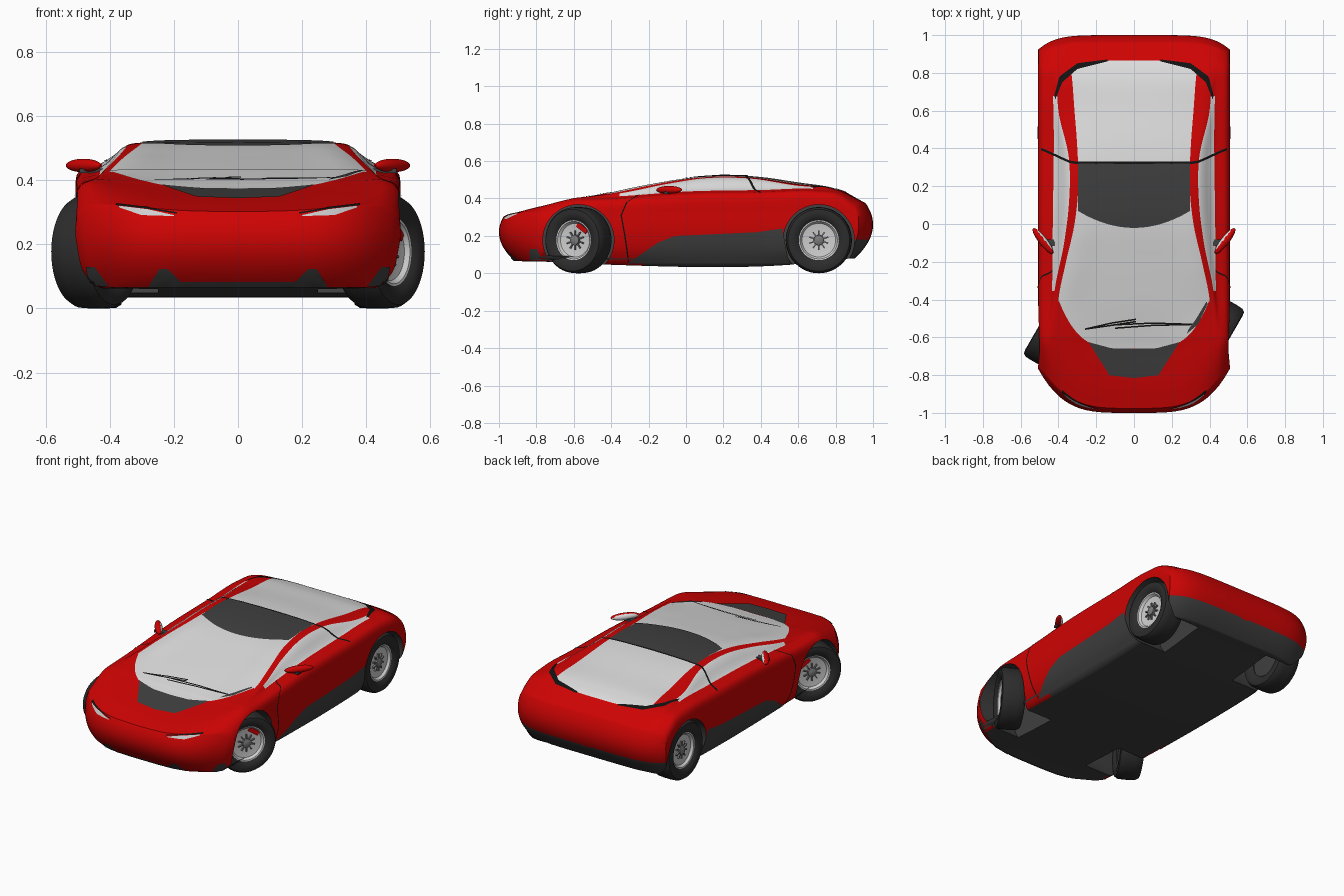
import bpy, bmesh, math
from mathutils import Vector, Matrix
from mathutils.bvhtree import BVHTree

if "Cube" in bpy.data.objects:
    bpy.data.objects.remove(bpy.data.objects["Cube"])


def material(name, *rgb):
    m = bpy.data.materials.new(name)
    m.use_nodes = True
    m.diffuse_color = (*rgb, 1)
    bsdf = m.node_tree.nodes["Principled BSDF"]
    bsdf.inputs["Base Color"].default_value = (*rgb, 1)
    bsdf.inputs["Roughness"].default_value = .5
    return m


RED = material("red_paint", .62, .001, .001)
DARK = material("dark_trim", .05, .05, .05)
GLASS = material("pale_glass", .72, .72, .72)
BLACK = material("black_seam", .006, .006, .006)
RUBBER = material("tyre_rubber", .025, .025, .025)
SILVER = material("rim_silver", .62, .62, .62)
GREY = material("hub_grey", .2, .2, .2)
PAINTS = [RED, DARK, GLASS]


def smooth(ob, angle=40):
    bpy.ops.object.select_all(action="DESELECT")
    bpy.context.view_layer.objects.active = ob
    ob.select_set(True)
    bpy.ops.object.shade_smooth_by_angle(angle=math.radians(angle))


def finish(name, bm, mats):
    mesh = bpy.data.meshes.new(name)
    bm.to_mesh(mesh)
    bm.free()
    ob = bpy.data.objects.new(name, mesh)
    bpy.context.collection.objects.link(ob)
    for m in mats:
        mesh.materials.append(m)
    smooth(ob)
    return ob


def spline(t, keys):
    """Smooth curve through (t, value) keys."""
    n = len(keys) - 1
    slope = [(keys[i + 1][1] - keys[i][1]) / (keys[i + 1][0] - keys[i][0]) for i in range(n)]
    i = max([0] + [k for k in range(n) if keys[k][0] <= t])

    def tangent(k):
        if k == 0 or k == n:
            return slope[min(k, n - 1)]
        p, q = keys[k][0] - keys[k - 1][0], keys[k + 1][0] - keys[k][0]
        return (p * slope[k] + q * slope[k - 1]) / (p + q)
    h = keys[i + 1][0] - keys[i][0]
    s = (t - keys[i][0]) / h
    return ((1 + 2 * s) * (1 - s) ** 2 * keys[i][1] + s * (1 - s) ** 2 * h * tangent(i)
            + s * s * (3 - 2 * s) * keys[i + 1][1] + s * s * (s - 1) * h * tangent(i + 1))


# Lengthwise lines of the body shell
FLOOR_Z = [(-1, .065), (-.8, .062), (-.5, .05), (.6, .05), (.85, .075), (1, .08)]
BELT_X = [(-1, .46), (-.6, .455), (-.35, .435), (0, .43), (.7, .43), (1, .45)]
BELT_Z = [(-1, .322), (-.9, .355), (-.75, .386), (-.6, .4), (-.35, .412), (0, .437),
          (.4, .445), (.7, .45), (.9, .42), (1, .37)]
RAIL_X = [(-1, .42), (-.6, .44), (-.35, .42), (-.1, .37), (.1, .345), (.35, .345),
          (.6, .4), (.75, .41), (1, .42)]
RAIL_Z = [(-1, .323), (-.9, .355), (-.75, .386), (-.6, .402), (-.35, .428), (-.1, .478),
          (.1, .508), (.35, .506), (.6, .468), (.75, .456), (.9, .424), (1, .372)]
PANE_X = [(-1, .33), (-.7, .39), (-.4, .4), (-.2, .36), (0, .315), (.2, .295),
          (.4, .3), (.6, .315), (.8, .33), (1, .35)]
PANE_Z = [(-1, .318), (-.9, .348), (-.75, .38), (-.6, .4), (-.4, .427), (-.2, .468),
          (0, .503), (.2, .518), (.35, .512), (.6, .477), (.8, .452), (.9, .426), (1, .374)]
CROWN_Z = [(-1, .302), (-.9, .33), (-.8, .35), (-.65, .376), (-.4, .432), (-.2, .472),
           (0, .508), (.2, .525), (.4, .515), (.6, .486), (.8, .456), (.9, .43), (1, .376)]
SUB, MID = 4, .18


def half_section(u):
    """Right-hand outline from floor centre to roof centre."""
    floor, belt, crown = spline(u, FLOOR_Z), spline(u, BELT_Z), spline(u, CROWN_Z)
    px, pz = spline(u, PANE_X), spline(u, PANE_Z)
    pts = [(0, floor), (.39, floor), (.425, floor), (.48, .11), (.5, MID),
           (.507, MID + .6 * (belt - .03 - MID)), (.492, belt - .018),
           (spline(u, BELT_X), belt), (spline(u, RAIL_X), spline(u, RAIL_Z)),
           (px, pz), (px * .55, crown * .75 + pz * .25), (0, crown)]
    d = [0]
    for a, b in zip(pts, pts[1:]):
        d.append(d[-1] + math.dist(a, b))
    xs, zs = [list(zip(d, v)) for v in zip(*pts)]
    ts = [d[i] + (d[i + 1] - d[i]) * k / SUB for i in range(len(pts) - 1) for k in range(SUB)]
    return [(spline(t, xs), spline(t, zs)) for t in ts + [d[-1]]]


def bend(u, x, z):
    """Round the nose and tail in plan and in profile."""
    nose, tail = max(0, (-.6 - u) / .4), max(0, (u - .7) / .3) ** 2
    w = abs(x) / .5
    return (u + nose * (.22 * w ** 4 + 3.5 * (z - .22) ** 2)
            - tail * (.07 * w ** 6 + 3 * (z - .26) ** 2))


def paint(strip, c):
    """Colour slot of a body face from its strip and centre."""
    if strip < 2 or (c.y > .8 and c.z < MID) or (strip == 2 and -.22 < c.y < .6):
        return 1
    if (strip == 7 and -.36 < c.y < .68) or (strip >= 9 and -.41 < c.y < .81):
        return 2
    return 0


# Body shell
bm = bmesh.new()
ROWS, RINGS = 180, 18
stations = [(-1, k / RINGS) for k in range(1, RINGS)]
stations += [(-1 + 2 * k / ROWS, 1) for k in range(ROWS + 1)]
stations += [(1, 1 - k / RINGS) for k in range(1, RINGS)]
loops = []
for u, s in stations:
    half = half_section(u)
    ring = half + [(-x, z) for x, z in half[-2:0:-1]]
    ring = [(x * s, MID + (z - MID) * s) for x, z in ring]
    loops.append([bm.verts.new((x, bend(u, x, z), z)) for x, z in ring])
count, top = len(loops[0]), len(half) - 1
for a, b, (u, s) in zip(loops, loops[1:], stations):
    for j in range(count):
        k = (j + 1) % count
        f = bm.faces.new((a[j], a[k], b[k], b[j]))
        strip = (j if j < top else count - 1 - j) // SUB
        # the closed-off nose has no floor
        f.material_index = 0 if s < 1 and u < 0 else paint(strip, f.calc_center_median())
for u, ring in ((-1, loops[0]), (1, loops[-1])):
    tip = bm.verts.new((0, bend(u, 0, MID), MID))
    for j in range(count):
        bm.faces.new((ring[j], ring[(j + 1) % count], tip))
bmesh.ops.recalc_face_normals(bm, faces=bm.faces)
shell = BVHTree.FromBMesh(bm)
body = finish("body_shell", bm, PAINTS)

# Wheel arches
FRONT_Y, REAR_Y, HUB_Z = -.575, .71, .177
for side in (1, -1):
    for y in (FRONT_Y, REAR_Y):
        bm = bmesh.new()
        turn = Matrix.Translation((side * .47, y, HUB_Z)) @ Matrix.Rotation(math.pi / 2, 4, "Y")
        bmesh.ops.create_cone(bm, cap_ends=True, segments=64, radius1=.19, radius2=.19,
                              depth=.44, matrix=turn)
        for f in bm.faces:
            f.material_index = 1
        cutter = finish("arch_cutter", bm, PAINTS)
        cutter.hide_render = True
        mod = body.modifiers.new("arch", "BOOLEAN")
        mod.operation, mod.solver, mod.object = "DIFFERENCE", "EXACT", cutter
        bpy.context.view_layer.objects.active = body
        bpy.ops.object.modifier_apply(modifier=mod.name)
        bpy.data.objects.remove(cutter)
smooth(body)


def along(path, t):
    t *= len(path) - 1
    i = min(int(t), len(path) - 2)
    return Vector(path[i]).lerp(Vector(path[i + 1]), t - i)


def plate(name, mat, a, b, view, side=1, n=32, m=5, lift=.003):
    """Thin plate between two paths, laid onto the body shell."""
    bm = bmesh.new()
    rows = []
    for i in range(n + 1):
        row = []
        for j in range(m + 1):
            p, q = along(a, i / n).lerp(along(b, i / n), j / m)
            start, ray = {"top": ((side * p, q, 2), (0, 0, -1)),
                          "front": ((side * p, -2, q), (0, 1, 0)),
                          "flank": ((side * 2, p, q), (-side, 0, 0))}[view]
            hit, normal, _, _ = shell.ray_cast(Vector(start), Vector(ray))
            row.append(bm.verts.new(hit + normal * lift) if hit else None)
        rows.append(row)
    for r, s in zip(rows, rows[1:]):
        for j in range(m):
            quad = (r[j], r[j + 1], s[j + 1], s[j])
            if all(quad):
                f = bm.faces.new(quad)
                f.normal_update()
                if f.normal.dot(Vector(ray)) > 0:
                    f.normal_flip()
    finish(name, bm, [mat])


def line(name, path, view, side=1, w=.008, off=(0, 1)):
    other = [(p + off[0] * w, q + off[1] * w) for p, q in path]
    plate(name, BLACK, path, other, view, side, m=1)


def arc_panel(name, mat, width, y, grow, power, end, lift=.002):
    """Symmetric top panel with one curved edge and one straight edge."""
    edge = [(width * k / 24, y + grow * (k / 24) ** power) for k in range(25)] + [(width, end)]
    plate(name, mat, edge, [(-p, q) for p, q in edge], "top", n=50, m=24, lift=lift)


# Curved ends of the glass, and the roof panel
arc_panel("windscreen_foot", GLASS, .4, -.66, .26, 4, -.395)
arc_panel("rear_glass_foot", GLASS, .33, .865, -.06, 4, .8)
arc_panel("roof_panel", DARK, .297, -.02, .09, 2, .32, .003)

# Bonnet vent, chin, wipers and roof seam
plate("bonnet_vent", DARK, [(-.13, -.8), (0, -.815), (.13, -.8)],
      [(-.24, -.625), (-.12, -.657), (0, -.66), (.12, -.657), (.24, -.625)], "top")
plate("chin_trim", DARK, [(-.24, .068), (.24, .068)], [(-.22, .085), (.22, .085)], "front")
for k in range(2):
    line("long_wiper", [(-.26, -.56), (-.12, -.54 + k * .012), (.01, -.52 + k * .012)], "top")
    line("short_wiper", [(-.1, -.555 + k * .018), (.1, -.54 + k * .012), (.32, -.535)], "top")
plate("wiper_cowl", DARK, [(.28, -.58), (.34, -.53), (.39, -.42)],
      [(.29, -.555), (.33, -.5), (.383, -.41)], "top", lift=.005)
line("roof_seam", [(-.49, .39), (-.42, .36), (-.33, .318), (.33, .318), (.42, .36), (.49, .39)],
     "top", w=.013)

for side, word in ((1, "left"), (-1, "right")):
    # Trim repeated on both flanks
    plate(word + "_headlight", SILVER, [(.2, .287), (.3, .29), (.37, .314)],
          [(.2, .29), (.28, .308), (.37, .319)], "front", side)
    line(word + "_headlight_lid", [(.19, .294), (.28, .309), (.38, .321)], "front", side, .005)
    plate(word + "_chin_fin", DARK, [(.16, .068), (.28, .068)],
          [(.22, .125), (.245, .125)], "front", side)
    plate(word + "_bumper_corner", DARK, [(.4, .068), (.465, .075)],
          [(.445, .13), (.472, .13)], "front", side)
    plate(word + "_side_skirt", DARK, [(-.31, .055), (-.1, .055), (.2, .055), (.55, .055)],
          [(-.15, .165), (-.06, .2), (.38, .22), (.515, .24)], "flank", side)
    line(word + "_door_seam", [(-.25, .42), (-.32, .38), (-.35, .31), (-.33, .2), (-.31, .06)],
         "flank", side, .007, (1, 0))
    plate(word + "_tail_vent", BLACK, [(.415, .66), (.38, .75), (.3, .82), (.14, .86)],
          [(.42, .68), (.395, .78), (.3, .85), (.14, .87)], "top", side)

    # Door mirror with a glass back
    bm = bmesh.new()
    bmesh.ops.create_uvsphere(bm, u_segments=32, v_segments=16, radius=1)
    for f in bm.faces:
        f.material_index = 1 if f.calc_center_median().y > .45 else 0
    spin = Matrix.Rotation(side * math.radians(52), 4, "Z")
    bm.transform(Matrix.Translation((side * .482, -.09, .446)) @ spin
                 @ Matrix.Diagonal((.085, .022, .021, 1)))
    finish(word + "_mirror", bm, [RED, GLASS])
    bm = bmesh.new()
    bmesh.ops.create_cube(bm, size=1, matrix=Matrix.Translation((side * .455, -.1, .43))
                          @ Matrix.Diagonal((.08, .035, .014, 1)))
    finish(word + "_mirror_stem", bm, [DARK])


def lathe(name, profile, mat, place):
    bm = bmesh.new()
    verts = [bm.verts.new((x, 0, r)) for r, x in profile]
    edges = [bm.edges.new(e) for e in zip(verts, verts[1:])]
    bmesh.ops.spin(bm, geom=verts + edges, cent=(0, 0, 0), axis=(1, 0, 0),
                   angle=2 * math.pi, steps=48, use_merge=True)
    bmesh.ops.remove_doubles(bm, verts=bm.verts, dist=.0005)
    bmesh.ops.recalc_face_normals(bm, faces=bm.faces)
    finish(name, bm, [mat]).matrix_world = place


def blocks(name, mat, turns, centre, size, place):
    bm = bmesh.new()
    for turn in turns:
        bmesh.ops.create_cube(bm, size=1, matrix=Matrix.Rotation(turn, 4, "X")
                              @ Matrix.Translation(centre) @ Matrix.Diagonal((*size, 1)))
    finish(name, bm, [mat]).matrix_world = place


# Wheels, the front pair steered
SIDEWALL = [(.105, .05), (.12, .064), (.145, .07), (.165, .066), (.175, .05), (.177, .02)]
for side, word in ((1, "left"), (-1, "right")):
    for end, x, y, steer in (("front", .443, FRONT_Y, math.radians(30)), ("rear", .43, REAR_Y, 0)):
        name = f"{word}_{end}_"
        facing = (0 if side > 0 else math.pi) - steer
        place = Matrix.Translation((side * x, y, HUB_Z)) @ Matrix.Rotation(facing, 4, "Z")
        lathe(name + "tyre", SIDEWALL + [(r, -w) for r, w in reversed(SIDEWALL)], RUBBER, place)
        lathe(name + "rim", [(.108, .052), (.1, .05), (.09, .036), (.05, .03), (0, .03)], SILVER, place)
        lathe(name + "brake_disc", [(.107, -.045), (.04, -.05), (0, -.05)], DARK, place)
        lathe(name + "hub", [(.028, .028), (.026, .044), (.012, .05), (0, .05)], GREY, place)
        blocks(name + "spokes", GREY, [k * math.pi / 5 for k in range(10)],
               (.034, 0, .038), (.012, .007, .03), place)
        if end == "front":
            blocks(name + "caliper", RED, [-side * .6], (.034, 0, .078), (.014, .07, .026), place)
